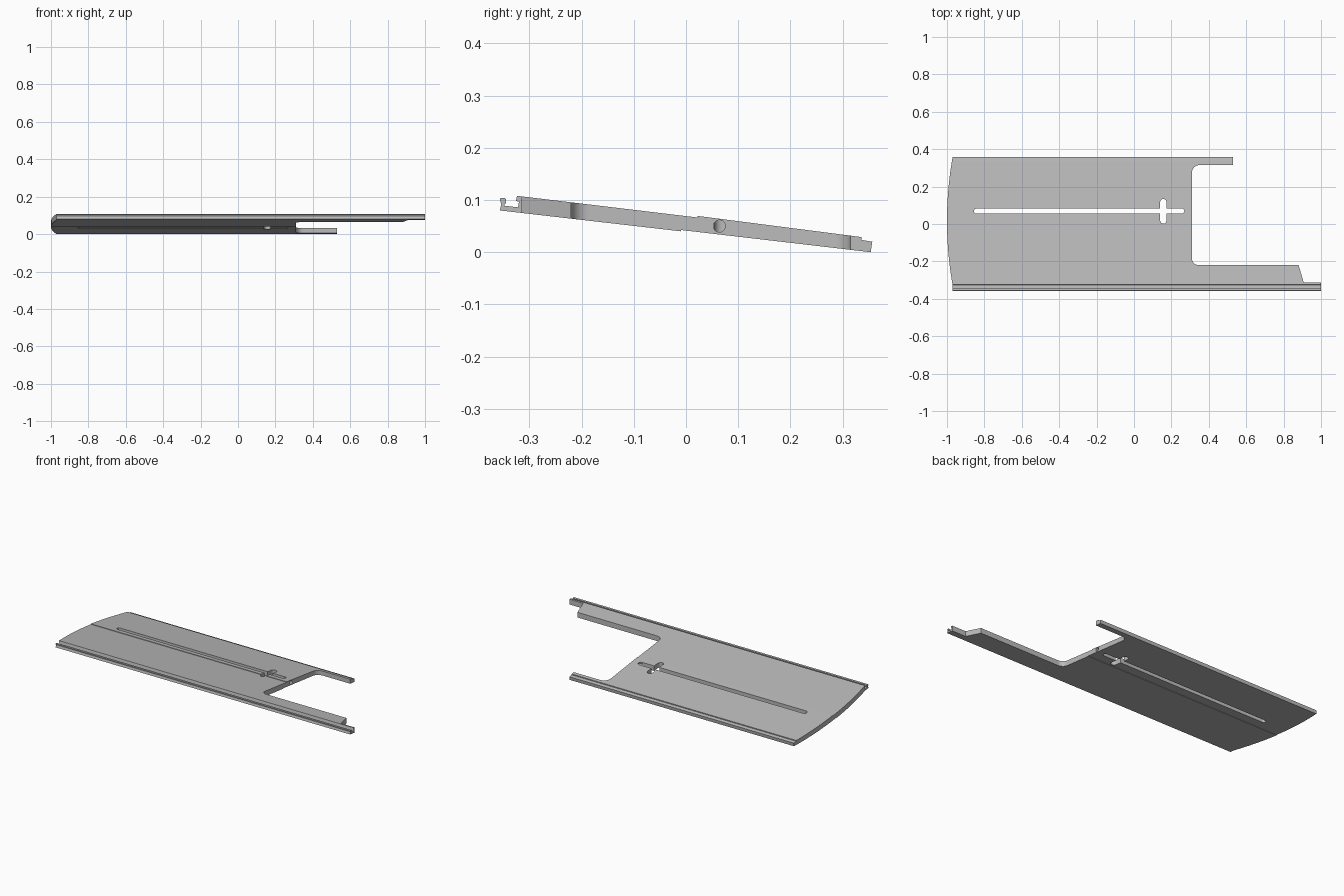
import bpy, bmesh, math

cube = bpy.data.objects.get("Cube")
if cube:
    bpy.data.objects.remove(cube, do_unlink=True)

grey = bpy.data.materials.new("plain grey")
grey.use_nodes = True
grey.diffuse_color = (0.5, 0.5, 0.5, 1)
grey.node_tree.nodes["Principled BSDF"].inputs["Base Color"].default_value = (0.5, 0.5, 0.5, 1)


def prism(name, points, axis, low, high):
    """Extrude a 2D outline along x (points are y, z) or z (points are x, y)."""
    bm = bmesh.new()
    place = (lambda p: (low, *p)) if axis == "x" else (lambda p: (*p, low))
    face = bm.faces.new([bm.verts.new(place(p)) for p in points])
    moved = bmesh.ops.extrude_face_region(bm, geom=[face])["geom"]
    shift = (high - low, 0, 0) if axis == "x" else (0, 0, high - low)
    bmesh.ops.translate(bm, vec=shift,
                        verts=[v for v in moved if isinstance(v, bmesh.types.BMVert)])
    bmesh.ops.recalc_face_normals(bm, faces=bm.faces)
    mesh = bpy.data.meshes.new(name)
    bm.to_mesh(mesh)
    bm.free()
    mesh.materials.append(grey)
    obj = bpy.data.objects.new(name, mesh)
    bpy.context.collection.objects.link(obj)
    return obj


def arc(cx, cy, radius, start, end, steps=10):
    angles = [math.radians(start + (end - start) * i / steps) for i in range(steps + 1)]
    return [(cx + radius * math.cos(a), cy + radius * math.sin(a)) for a in angles]


def combine(target, cutter, operation):
    cutter.hide_render = True
    mod = target.modifiers.new(operation.lower(), "BOOLEAN")
    mod.operation, mod.solver, mod.object = operation, "EXACT", cutter
    bpy.context.view_layer.objects.active = target
    bpy.ops.object.modifier_apply(modifier=mod.name)
    bpy.data.objects.remove(cutter, do_unlink=True)


# Tilted cross-section: front lip and groove, stepped panel, rear ledge
section = [
    (-0.357, 0.080), (-0.010, 0.040), (-0.010, 0.0425), (0.354, 0.0),
    (0.357, 0.020), (0.336, 0.0235), (0.336, 0.029), (0.022, 0.0695),
    (0.022, 0.0665), (-0.324, 0.108), (-0.326, 0.098), (-0.320, 0.097),
    (-0.322, 0.086), (-0.348, 0.089), (-0.348, 0.092), (-0.345, 0.094),
    (-0.345, 0.102), (-0.348, 0.104), (-0.355, 0.104), (-0.357, 0.101),
    (-0.354, 0.092),
]
panel = prism("slotted_panel", section, "x", -1.1, 1.1)

# Plan outline: two arms, filleted bay, bowed left end
bow = [(-1 + 0.03 * t * t, 0.016 + 0.341 * t) for t in (1 - i / 12 for i in range(25))]
plan = [(-0.97, -0.4), (1.0, -0.4), (1.0, -0.314), (0.908, -0.314), (0.88, -0.22)]
plan += arc(0.345, -0.185, 0.035, 270, 180)
plan += arc(0.35, 0.275, 0.04, 180, 90)
plan += [(0.53, 0.315), (0.53, 0.4), (-0.97, 0.4)] + bow
combine(panel, prism("plan_cutter", plan, "z", -0.2, 0.3), "INTERSECT")

# Long slot and the short cross slot
long_slot = arc(0.255, 0.069, 0.014, -90, 90) + arc(-0.842, 0.069, 0.014, 90, 270)
cross_slot = arc(0.157, 0.117, 0.017, 0, 180) + arc(0.157, 0.019, 0.017, 180, 360)
for name, shape in (("long_slot_cutter", long_slot), ("cross_slot_cutter", cross_slot)):
    combine(panel, prism(name, shape, "z", -0.2, 0.3), "DIFFERENCE")

# Round bore in the edge of the bay
bore = arc(0.064, 0.050, 0.0115, 0, 345, 23)
combine(panel, prism("bore_cutter", bore, "x", 0.25, 0.36), "DIFFERENCE")

bpy.ops.object.select_all(action="DESELECT")
panel.select_set(True)
bpy.context.view_layer.objects.active = panel
bpy.ops.object.shade_smooth_by_angle(angle=math.radians(25))
